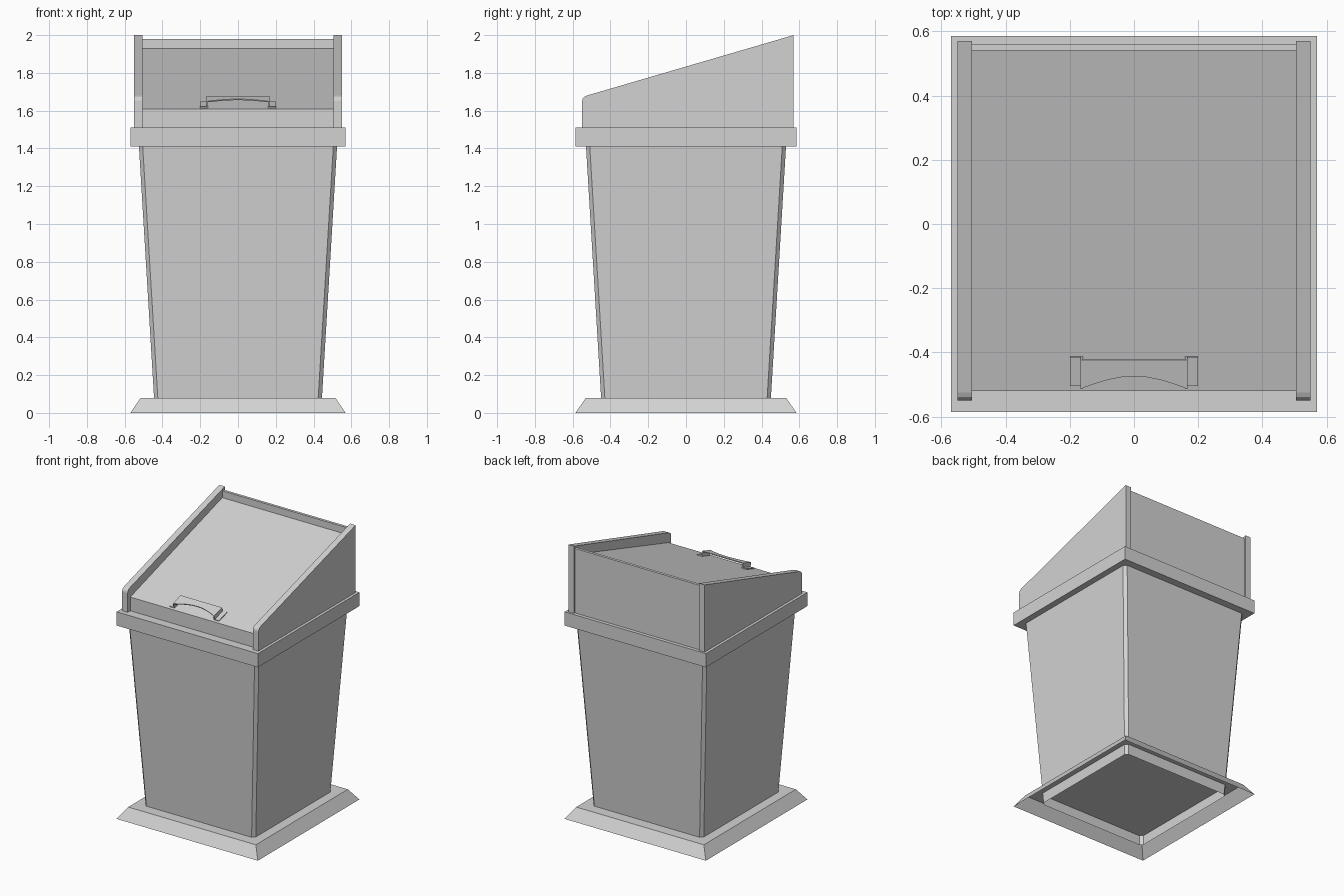
import bpy, bmesh, math

cube = bpy.data.objects.get("Cube")
if cube:
    bpy.data.objects.remove(cube, do_unlink=True)

grey = bpy.data.materials.new("light grey plastic")
grey.use_nodes = True
COLOUR = (0.65, 0.65, 0.65, 1)
grey.diffuse_color = COLOUR
grey.node_tree.nodes["Principled BSDF"].inputs["Base Color"].default_value = COLOUR


def loft(name, ring_a, ring_b, cap_a=True):
    """Join two matching rings of points into a part; the first cap is optional."""
    bm = bmesh.new()
    a = [bm.verts.new(p) for p in ring_a]
    b = [bm.verts.new(p) for p in ring_b]
    n = len(a)
    for i in range(n):
        j = (i + 1) % n
        bm.faces.new((a[i], a[j], b[j], b[i]))
    bm.faces.new(b)
    if cap_a:
        bm.faces.new(a[::-1])
        bmesh.ops.recalc_face_normals(bm, faces=bm.faces)
    mesh = bpy.data.meshes.new(name)
    bm.to_mesh(mesh)
    bm.free()
    mesh.materials.append(grey)
    obj = bpy.data.objects.new(name, mesh)
    bpy.context.collection.objects.link(obj)
    return obj


def rect(x, y, z, c=0.0):
    """Counter-clockwise rectangle with optional cut corners."""
    if not c:
        return [(-x, -y, z), (x, -y, z), (x, y, z), (-x, y, z)]
    return [(-x + c, -y, z), (x - c, -y, z), (x, -y + c, z), (x, y - c, z),
            (x - c, y, z), (-x + c, y, z), (-x, y - c, z), (-x, -y + c, z)]


def side_prism(name, profile, x0, x1):
    """Extrude a (y, z) profile along x."""
    return loft(name, [(x0, y, z) for y, z in profile], [(x1, y, z) for y, z in profile])


def box(name, x0, x1, y0, y1, z0, z1):
    return side_prism(name, [(y0, z0), (y1, z0), (y1, z1), (y0, z1)], x0, x1)


# Hollow flared foot and the tapered bin passing down through it
loft("base_skirt", rect(0.57, 0.585, 0), rect(0.515, 0.53, 0.08), cap_a=False)
loft("bin_body", rect(0.44, 0.445, 0.005, 0.02), rect(0.525, 0.53, 1.42, 0.02), cap_a=False)

# Lid collar
box("lid_collar", -0.57, 0.57, -0.585, 0.585, 1.41, 1.51)

# Sloping lid and its back panel
FRONT, BACK, LOW, HIGH = -0.52, 0.54, 1.61, 1.93
side_prism("sloping_lid", [(FRONT, 1.51), (BACK, 1.51), (BACK, HIGH), (FRONT, LOW)], -0.505, 0.505)
box("lid_back_panel", -0.505, 0.505, BACK, 0.56, 1.51, 1.98)

# Side panels with a rounded front corner
cheek = [(-0.55, 1.51), (0.57, 1.51), (0.57, 2.0), (-0.525, 1.68),
         (-0.539, 1.673), (-0.547, 1.663), (-0.55, 1.65)]
for side, s in (("left", 1), ("right", -1)):
    side_prism(side + "_lid_panel", cheek, s * 0.505, s * 0.55)

# Handle, built flat and then tilted onto the lid
slope = (HIGH - LOW) / (BACK - FRONT)
handle_y = -0.458
D, T, TOP = 0.047, 0.006, 0.036
parts = []
for side, s in (("left", 1), ("right", -1)):
    parts.append(box(side + "_handle_foot", s * 0.159, s * 0.2, -D, D, 0, T))
    parts.append(box(side + "_handle_leg", s * 0.159, s * 0.167, -D, D, 0, TOP))
front_edge = [(-0.167 + 0.334 * i / 8, -D + 0.041 * math.sin(math.pi * i / 8)) for i in range(9)]
outline = front_edge + [(0.167, D), (-0.167, D)]
parts.append(loft("handle_grip", [(x, y, TOP - T) for x, y in outline],
                  [(x, y, TOP) for x, y in outline]))
for part in parts:
    part.location = (0, handle_y, LOW + slope * (handle_y - FRONT))
    part.rotation_euler.x = math.atan(slope)
